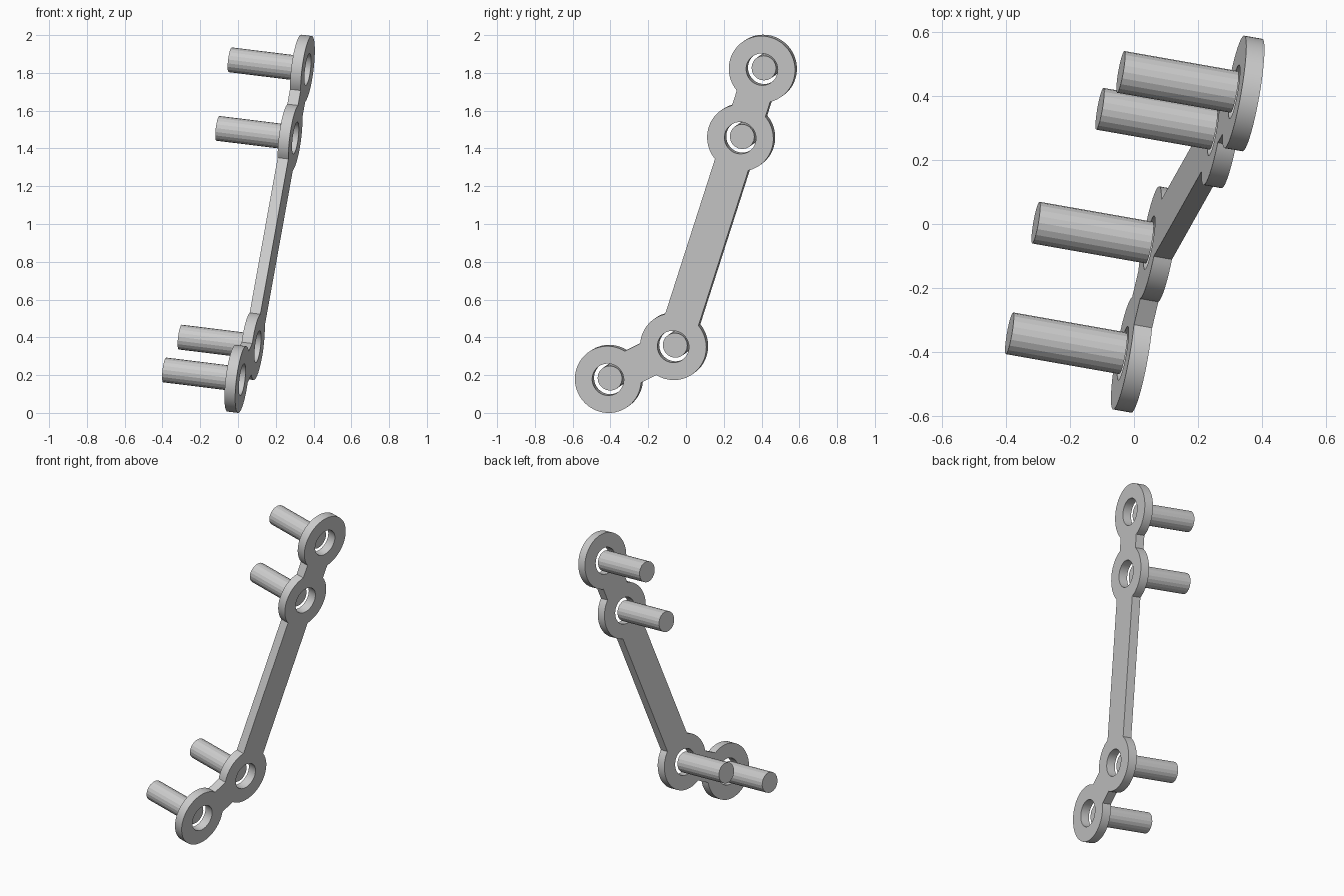
import bpy
from math import asin, atan2, ceil, cos, sin, pi, tau
from mathutils import Matrix, Vector

cube = bpy.data.objects.get("Cube")
if cube:
    bpy.data.objects.remove(cube, do_unlink=True)

RING_R, HOLE_R, BAR_HALF, THICK = 0.178, 0.085, 0.094, 0.058
PEG_R, PEG_LEN = 0.066, 0.362

# Tilted frame: local z runs along the pegs, out of the plate's face
n = Vector((1, -0.176, -0.124)).normalized()
u = (Vector((0, 1, 0)) - n * n.y).normalized()
v = n.cross(u)
origin = Vector((0.341, 0.407, 1.822))
frame = Matrix.Translation(origin) @ Matrix((u, v, n)).transposed().to_4x4()

# Ring centres (y, z) from the top end down, moved into the plate's plane
centres = []
for y, z in [(0.407, 1.822), (0.292, 1.459), (-0.063, 0.354), (-0.408, 0.18)]:
    d = Vector((0, y, z)) - Vector((0, origin.y, origin.z))
    d.x = -(n.y * d.y + n.z * d.z) / n.x
    centres.append(Vector((d.dot(u), d.dot(v))))


def arc(centre, radius, start, sweep):
    steps = max(4, ceil(abs(sweep) / tau * 64))
    return [centre + radius * Vector((cos(a), sin(a)))
            for a in (start + sweep * i / steps for i in range(steps + 1))]


def heading(a, b):
    return atan2(b.y - a.y, b.x - a.x)


def add_loop(curve, points):
    spline = curve.splines.new('POLY')
    spline.points.add(len(points) - 1)
    for p, co in zip(spline.points, points):
        p.co = (co.x, co.y, 0, 1)
    spline.use_cyclic_u = True


# Outline: walk down one side of the chain of rings and back up the other
walk = centres + centres[-2:0:-1]
neck = asin(BAR_HALF / RING_R)
outline = []
for i, c in enumerate(walk):
    start = heading(c, walk[i - 1]) + neck
    end = heading(c, walk[(i + 1) % len(walk)]) - neck
    outline += arc(c, RING_R, start, (end - start) % tau)

# Plate with four round holes
curve = bpy.data.curves.new("plate", 'CURVE')
curve.dimensions = '2D'
curve.fill_mode = 'BOTH'
curve.extrude = THICK / 2
add_loop(curve, outline)
for c in centres:
    add_loop(curve, arc(c, HOLE_R, 0, tau)[:-1])
plate = bpy.data.objects.new("plate", curve)
plate.matrix_world = frame
bpy.context.collection.objects.link(plate)
bpy.ops.object.select_all(action='DESELECT')
plate.select_set(True)
bpy.context.view_layer.objects.active = plate
bpy.ops.object.convert(target='MESH')
bpy.ops.object.shade_smooth_by_angle(angle=pi / 8)

# Pegs behind each hole
for name, c in zip(("top", "upper", "lower", "bottom"), centres):
    bpy.ops.mesh.primitive_cylinder_add(vertices=20, radius=PEG_R, depth=PEG_LEN)
    peg = bpy.context.object
    peg.name = name + "_peg"
    peg.matrix_world = frame @ Matrix.Translation(
        (c.x, c.y, -(THICK + PEG_LEN) / 2))
